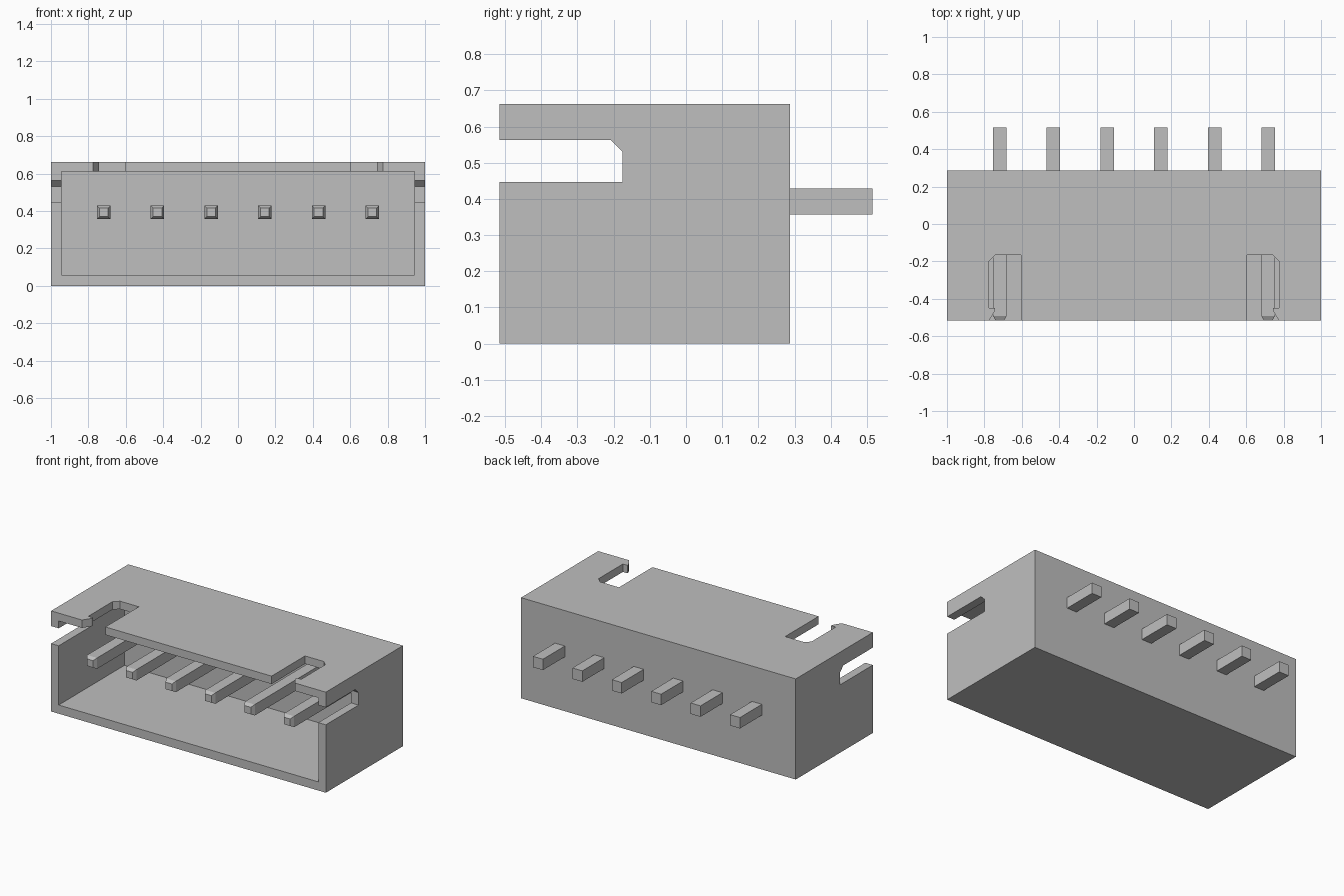
import bpy
import bmesh
from mathutils import Vector

cube = bpy.data.objects.get("Cube")
if cube:
    bpy.data.objects.remove(cube, do_unlink=True)

grey = bpy.data.materials.new("light grey")
grey.use_nodes = True
colour = (0.52, 0.52, 0.52, 1)
grey.diffuse_color = colour
grey.node_tree.nodes["Principled BSDF"].inputs["Base Color"].default_value = colour


def prism(name, points, offset):
    """Extrude a flat outline along an offset into a closed solid."""
    bm = bmesh.new()
    face = bm.faces.new([bm.verts.new(p) for p in points])
    new = bmesh.ops.extrude_face_region(bm, geom=[face])["geom"]
    bmesh.ops.translate(bm, vec=Vector(offset),
                        verts=[v for v in new if isinstance(v, bmesh.types.BMVert)])
    bmesh.ops.recalc_face_normals(bm, faces=bm.faces)
    return finish(name, bm)


def finish(name, bm):
    mesh = bpy.data.meshes.new(name)
    bm.to_mesh(mesh)
    bm.free()
    mesh.materials.append(grey)
    obj = bpy.data.objects.new(name, mesh)
    bpy.context.collection.objects.link(obj)
    return obj


def box(name, x0, x1, y0, y1, z0, z1):
    base = [(x0, y0, z0), (x1, y0, z0), (x1, y1, z0), (x0, y1, z0)]
    return prism(name, base, (0, 0, z1 - z0))


def cut(target, cutter):
    cutter.hide_render = True
    mod = target.modifiers.new("cut", 'BOOLEAN')
    mod.operation = 'DIFFERENCE'
    mod.solver = 'EXACT'
    mod.object = cutter
    bpy.context.view_layer.objects.active = target
    bpy.ops.object.modifier_apply(modifier=mod.name)
    bpy.data.objects.remove(cutter, do_unlink=True)


FRONT, BACK, TOP = -0.515, 0.287, 0.662

# Housing: open-fronted shell with a solid back wall
housing = box("housing", -1, 1, FRONT, BACK, 0, TOP)
cut(housing, box("cavity_cutter", -0.945, 0.945, -0.7, 0.17, 0.057, 0.61))

# Side slots, each with one chamfered inner corner
side_slot = [(-0.7, 0.447), (-0.175, 0.447), (-0.175, 0.53),
             (-0.208, 0.562), (-0.7, 0.562)]
# Top slots, each with a chamfered corner and a small barb on the outer edge
top_slot = [(0.605, -0.7), (0.775, -0.7), (0.775, FRONT), (0.742, -0.463),
            (0.742, -0.45), (0.775, -0.45), (0.775, -0.198),
            (0.742, -0.167), (0.605, -0.167)]
for s in (-1, 1):
    cut(housing, prism("side_slot_cutter", [(s * 0.9, y, z) for y, z in side_slot],
                       (s * 0.2, 0, 0)))
    cut(housing, prism("top_slot_cutter", [(s * x, y, 0.585) for x, y in top_slot],
                       (0, 0, 0.2)))

# Contact pins: square bars with tapered front tips
HALF, PIN_Z = 0.036, 0.393
for i in range(6):
    x = (i - 2.5) * 0.287
    bm = bmesh.new()
    rings = []
    for y, r in ((FRONT, 0.023), (-0.492, HALF), (0.515, HALF)):
        rings.append([bm.verts.new((x + a * r, y, PIN_Z + b * r))
                      for a, b in ((-1, -1), (1, -1), (1, 1), (-1, 1))])
    for lower, upper in zip(rings, rings[1:]):
        for k in range(4):
            n = (k + 1) % 4
            bm.faces.new((lower[k], lower[n], upper[n], upper[k]))
    bm.faces.new(rings[0])
    bm.faces.new(rings[-1])
    bmesh.ops.recalc_face_normals(bm, faces=bm.faces)
    finish(f"contact_pin_{i + 1}", bm)
